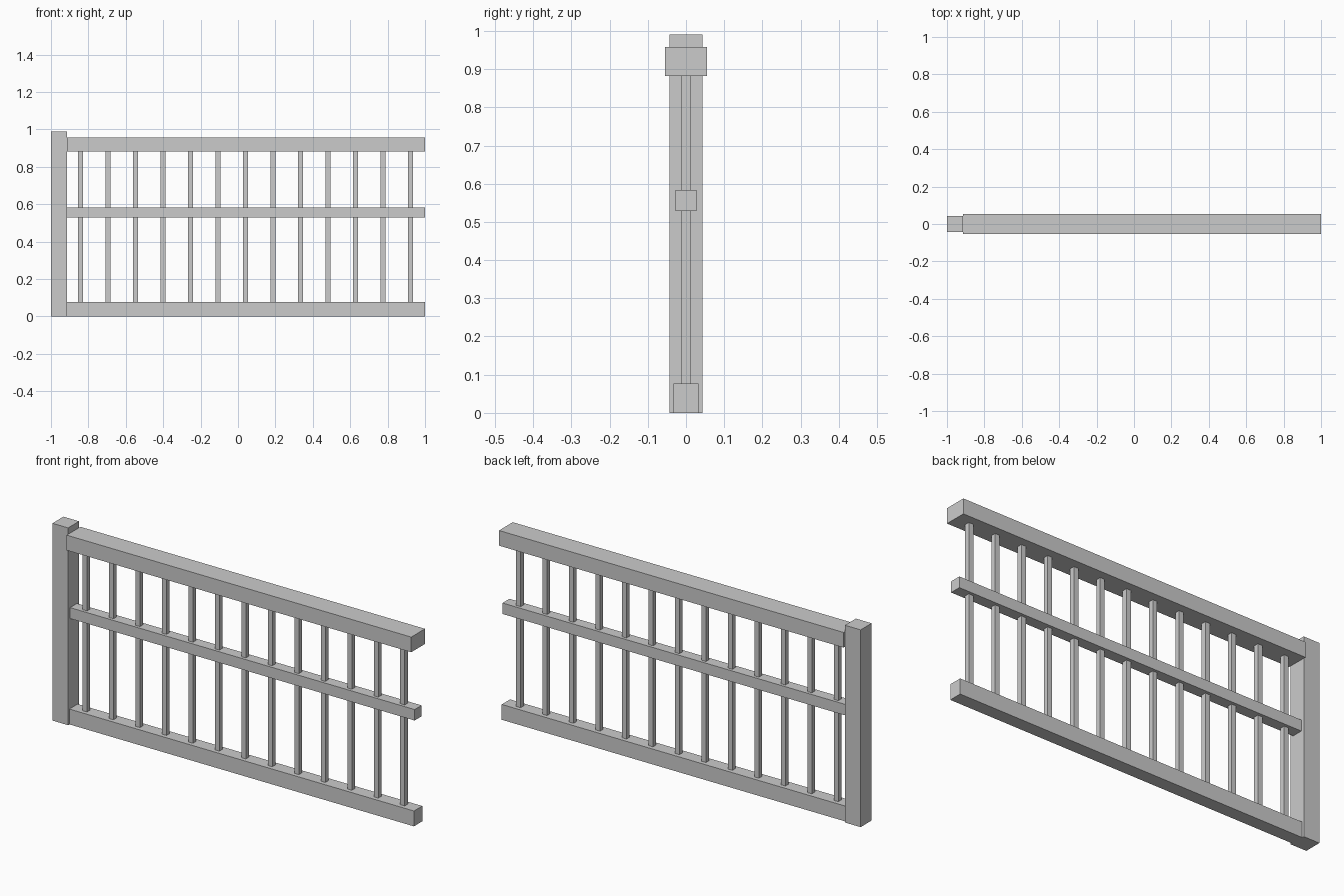
import bpy
import bmesh

if "Cube" in bpy.data.objects:
    bpy.data.objects.remove(bpy.data.objects["Cube"])


def box(name, x0, x1, half_depth, z0, z1):
    """Axis-aligned box centred on y = 0."""
    bm = bmesh.new()
    bmesh.ops.create_cube(bm, size=1)
    bmesh.ops.scale(bm, vec=(x1 - x0, 2 * half_depth, z1 - z0), verts=bm.verts)
    mesh = bpy.data.meshes.new(name)
    bm.to_mesh(mesh)
    bm.free()
    ob = bpy.data.objects.new(name, mesh)
    ob.location = ((x0 + x1) / 2, 0, (z0 + z1) / 2)
    bpy.context.collection.objects.link(ob)
    return ob


POST_X = -0.913

# End post
box("post", -1, POST_X, 0.0435, 0, 0.99)

# Horizontal rails
box("bottom_rail", POST_X, 1, 0.033, 0, 0.077)
box("middle_rail", POST_X, 1, 0.0275, 0.529, 0.584)
box("hand_rail", POST_X, 1, 0.0545, 0.882, 0.958)

# Thirteen evenly spaced square balusters
COUNT, FIRST, LAST, HALF = 13, -0.842, 0.922, 0.0125
for i in range(COUNT):
    x = FIRST + (LAST - FIRST) * i / (COUNT - 1)
    box(f"baluster_{i + 1}", x - HALF, x + HALF, HALF, 0.077, 0.882)
